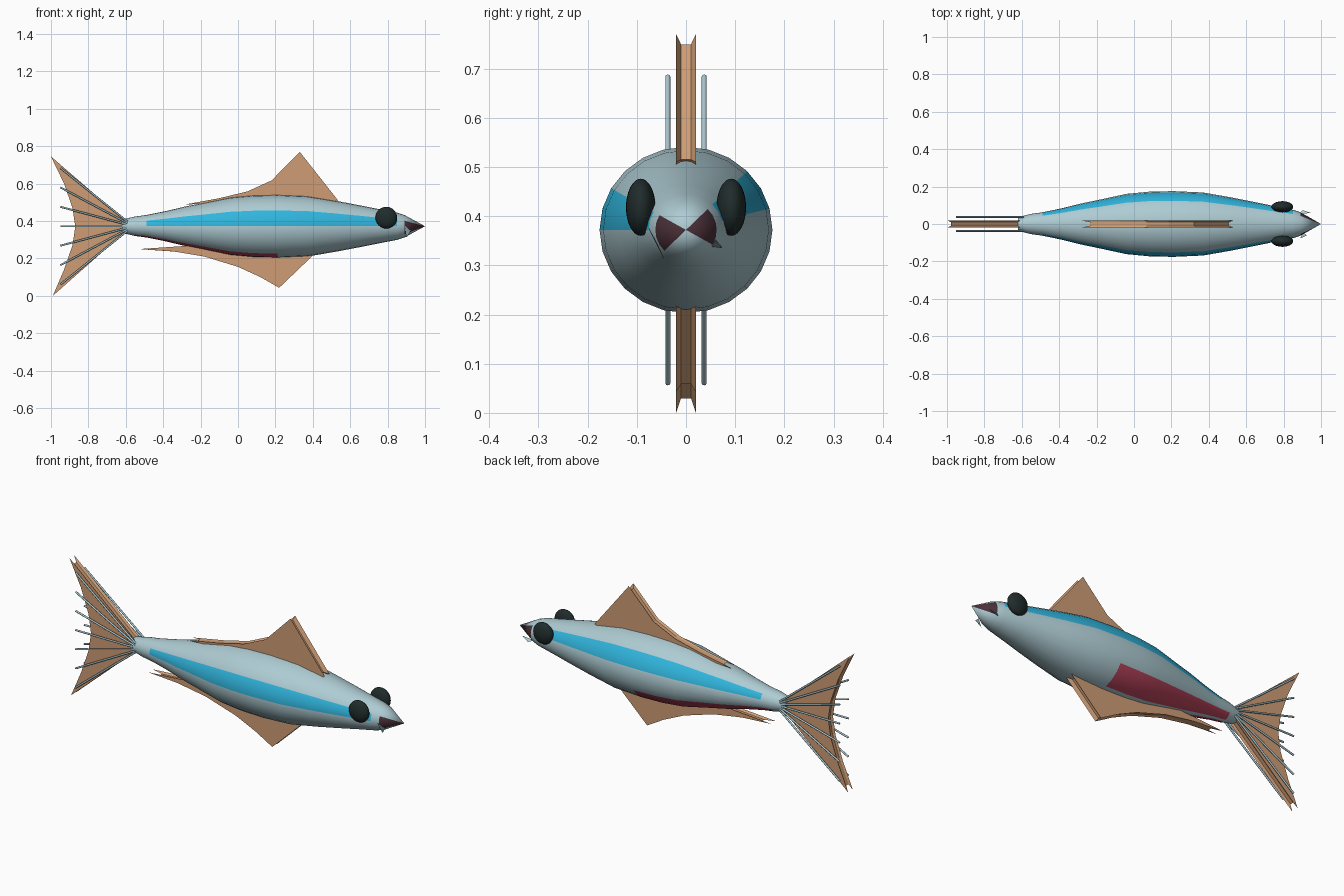
import bpy, bmesh, math
from mathutils import Vector

cube = bpy.data.objects.get("Cube")
if cube:
    bpy.data.objects.remove(cube, do_unlink=True)


def material(name, r, g, b):
    m = bpy.data.materials.new(name)
    m.use_nodes = True
    m.diffuse_color = (r, g, b, 1)
    m.node_tree.nodes["Principled BSDF"].inputs["Base Color"].default_value = (r, g, b, 1)
    return m


SKIN = material("pale_blue_grey", 0.42, 0.60, 0.65)
STRIPE = material("bright_blue", 0.03, 0.46, 0.72)
BELLY = material("crimson", 0.50, 0.06, 0.11)
MOUTH = material("dark_maroon", 0.07, 0.03, 0.04)
FIN = material("tan_orange", 0.62, 0.34, 0.18)
EYE = material("eye_black", 0.015, 0.025, 0.025)
AXIS_Z = 0.372


def finish(name, bm, mats, smooth=None):
    bmesh.ops.recalc_face_normals(bm, faces=bm.faces)
    mesh = bpy.data.meshes.new(name)
    bm.to_mesh(mesh)
    bm.free()
    for m in mats:
        mesh.materials.append(m)
    ob = bpy.data.objects.new(name, mesh)
    bpy.context.collection.objects.link(ob)
    if smooth:
        bpy.ops.object.select_all(action='DESELECT')
        ob.select_set(True)
        bpy.context.view_layer.objects.active = ob
        bpy.ops.object.shade_smooth_by_angle(angle=math.radians(smooth))
    return ob


# Body: (x, radius) stations swept around the long axis
PROFILE = [(-.62, .036), (-.55, .052), (-.49, .06), (-.39, .08), (-.28, .106), (-.18, .126),
           (-.04, .155), (.08, .166), (.21, .169), (.37, .162), (.53, .135), (.65, .112),
           (.75, .092), (.85, .073), (.89, .06)]
SEGS = 24


def body_material(x, deg):
    """Pick the skin patch from length position and angle (0 = +y side, 90 = back)."""
    if x > .89:
        return 3 if deg < 45 or deg > 330 or 150 < deg < 225 else 0
    if -.49 < x < .85 and (15 < deg < 45 or 150 < deg < 180):
        return 1
    if -.55 < x < .21 and (285 < deg < 330 or 240 < deg < 270):
        return 2
    return 0


bm = bmesh.new()
rings = []
for x, r in PROFILE:
    rings.append([bm.verts.new((x, 1.04 * r * math.cos(a), AXIS_Z + r * math.sin(a)))
                  for a in (math.tau * i / SEGS for i in range(SEGS))])
tip = bm.verts.new((1, 0, AXIS_Z))
bm.faces.new(rings[0])
for i in range(SEGS):
    j = (i + 1) % SEGS
    deg = (i + .5) * 360 / SEGS
    for k, (a, b) in enumerate(zip(rings, rings[1:])):
        f = bm.faces.new((a[i], a[j], b[j], b[i]))
        f.material_index = body_material((PROFILE[k][0] + PROFILE[k + 1][0]) / 2, deg)
    f = bm.faces.new((rings[-1][i], rings[-1][j], tip))
    f.material_index = body_material(.95, deg)
finish("body", bm, [SKIN, STRIPE, BELLY, MOUTH], 30)


# Fins: two outlines joined by a rim that dips toward the middle
def fin(name, outline, centre, half=.02, dip=.9):
    c = Vector(centre)
    pts = [Vector(p) for p in outline]
    bm = bmesh.new()
    layers = []
    for y, s in ((-half, 1), (-half * .5, dip), (half * .5, dip), (half, 1)):
        layers.append([bm.verts.new((q.x, y, q.y)) for q in (c + (p - c) * s for p in pts)])
    n = len(pts)
    for a, b in zip(layers, layers[1:]):
        for i in range(n):
            bm.faces.new((a[i], a[(i + 1) % n], b[(i + 1) % n], b[i]))
    bm.faces.new(layers[0])
    bm.faces.new(layers[-1])
    return finish(name, bm, [FIN])


fin("tail_fin", [(-.60, .40), (-1, .745), (-.93, .60), (-.885, .47), (-.87, .37), (-.885, .27),
                 (-.93, .14), (-.99, 0), (-.60, .345)], (-.74, .372), dip=.92)
fin("dorsal_fin", [(-.29, .487), (-.1, .522), (.05, .558), (.18, .617), (.33, .77), (.535, .51),
                   (.45, .47), (.1, .49), (-.05, .50)], (.25, .56))
fin("anal_fin", [(-.53, .25), (-.35, .238), (-.18, .21), (0, .155), (.12, .10), (.22, .043),
                 (.40, .215), (.3, .26), (0, .27), (-.26, .268)], (.12, .2))


# Tail rays: a fan of thin rods on both sides of the tail
def rod(bm, p, q, r, sides=8):
    p, q = Vector(p), Vector(q)
    d = q - p
    mat = d.to_track_quat('Z', 'Y').to_matrix().to_4x4()
    mat.translation = (p + q) / 2
    bmesh.ops.create_cone(bm, cap_ends=True, segments=sides, radius1=r, radius2=r,
                          depth=d.length, matrix=mat)


for side, label in ((-1, "front"), (1, "back")):
    bm = bmesh.new()
    for k in range(-3, 4):
        y = side * .037
        rod(bm, (-.59, y, AXIS_Z + k * .008), (-.95, y, AXIS_Z + k * .104), .005)
    finish("tail_rays_" + label, bm, [SKIN], 50)

    # Eyes: flattened balls
    bm = bmesh.new()
    bmesh.ops.create_uvsphere(bm, u_segments=24, v_segments=16, radius=1)
    for v in bm.verts:
        v.co = (.793 + v.co.x * .058, side * .092 + v.co.y * .03, .418 + v.co.z * .058)
    finish("eye_" + label, bm, [EYE], 40)

# Jaw flaps: small slivers beside the mouth
for label, corners in (("front", [(.89, -.075, .372), (.92, -.06, .345), (.90, -.045, .312)]),
                       ("back", [(.88, .052, .338), (.94, .06, .35), (.90, .073, .335)])):
    bm = bmesh.new()
    low = [bm.verts.new(c) for c in corners]
    top = [bm.verts.new((x + .004, y, z + .003)) for x, y, z in corners]
    bm.faces.new(low)
    bm.faces.new(top)
    for i in range(3):
        j = (i + 1) % 3
        bm.faces.new((low[i], low[j], top[j], top[i]))
    finish("jaw_flap_" + label, bm, [SKIN])
